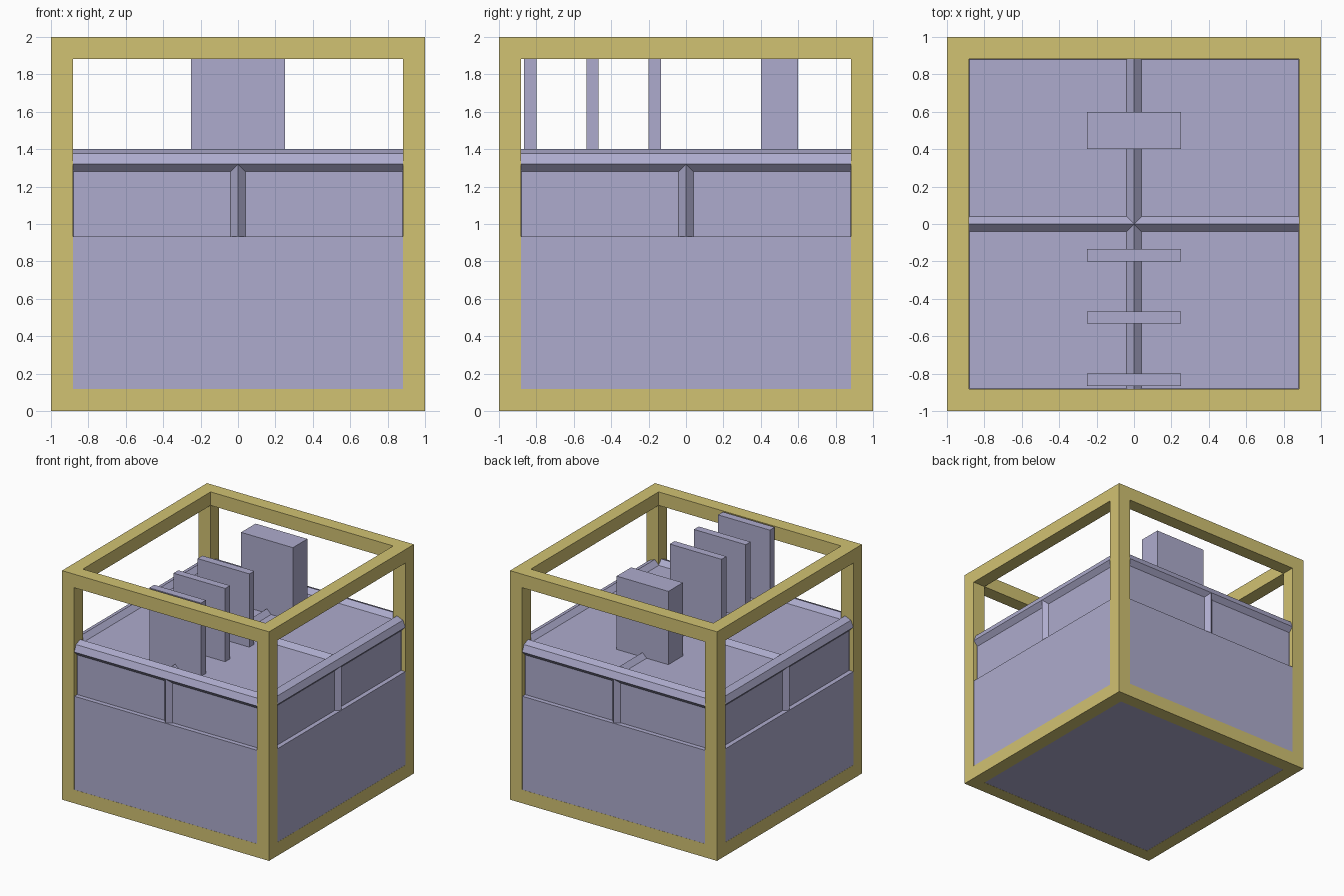
import bpy, bmesh
from mathutils import Matrix, Vector

if "Cube" in bpy.data.objects:
    bpy.data.objects.remove(bpy.data.objects["Cube"])


def material(name, rgb):
    m = bpy.data.materials.new(name)
    m.diffuse_color = (*rgb, 1)
    m.use_nodes = True
    m.node_tree.nodes["Principled BSDF"].inputs["Base Color"].default_value = m.diffuse_color
    return m


LAVENDER = material("lavender", (0.42, 0.41, 0.61))
GOLD = material("gold", (0.64, 0.54, 0.17))


def finish(bm, name, mat):
    bmesh.ops.recalc_face_normals(bm, faces=bm.faces)
    mesh = bpy.data.meshes.new(name)
    bm.to_mesh(mesh)
    bm.free()
    mesh.materials.append(mat)
    obj = bpy.data.objects.new(name, mesh)
    bpy.context.collection.objects.link(obj)
    return obj


def add_box(bm, lo, hi):
    lo, hi = Vector(lo), Vector(hi)
    mat = Matrix.Translation((lo + hi) / 2) @ Matrix.Diagonal((*(hi - lo), 1))
    return bmesh.ops.create_cube(bm, size=1, matrix=mat)


def box(name, lo, hi, mat):
    bm = bmesh.new()
    add_box(bm, lo, hi)
    return finish(bm, name, mat)


# Outer cage: a cube with a square opening through each face
T = 0.118
bm = bmesh.new()
cuts = [-1, -1 + T, 1 - T, 1]
for i in range(3):
    for j in range(3):
        for k in range(3):
            if (i == 1) + (j == 1) + (k == 1) < 2:
                add_box(bm, (cuts[i], cuts[j], cuts[k] + 1),
                        (cuts[i + 1], cuts[j + 1], cuts[k + 1] + 1))
bmesh.ops.remove_doubles(bm, verts=bm.verts, dist=1e-4)
# Drop the internal walls where bar segments meet corner cubes
seen = {}
for f in bm.faces:
    key = tuple(round(c, 3) for c in f.calc_center_median())
    seen.setdefault(key, []).append(f)
inner = [f for fs in seen.values() for f in fs
         if len(fs) > 1 or all(len(e.link_faces) > 2 for e in f.edges)]
bmesh.ops.delete(bm, geom=inner, context='FACES')
bmesh.ops.dissolve_limit(bm, angle_limit=0.01, verts=bm.verts, edges=bm.edges)
finish(bm, "cage_frame", GOLD)

# Lower solid block, a hair inside the cage
S = 0.999
box("lower_block", (-S, -S, 0.001), (S, S, 0.934), LAVENDER)

# Upper block: rounded box, halved both ways, with sunken bevelled panels
bm = bmesh.new()
add_box(bm, (-S, -S, 0.5), (S, S, 1.4))
edges = [e for e in bm.edges if max(v.co.z for v in e.verts) > 1]
bmesh.ops.bevel(bm, geom=edges, offset=0.08, segments=2, profile=0.5,
                affect='EDGES', clamp_overlap=True)
for axis in ((1, 0, 0), (0, 1, 0)):
    bmesh.ops.bisect_plane(bm, geom=bm.verts[:] + bm.edges[:] + bm.faces[:],
                           plane_co=(0, 0, 0), plane_no=axis)
bmesh.ops.recalc_face_normals(bm, faces=bm.faces)
panels = [f for f in bm.faces if f.calc_area() > 0.4 and f.normal.z > -0.5]
bmesh.ops.inset_individual(bm, faces=panels, thickness=0.04, depth=-0.04,
                           use_even_offset=True)
finish(bm, "panelled_block", LAVENDER)

# Upright slabs in a row along the middle
for n, (y0, y1) in enumerate([(-0.867, -0.8), (-0.533, -0.467),
                              (-0.2, -0.133), (0.4, 0.6)]):
    box(f"upright_slab_{n + 1}", (-0.25, y0, 1.3), (0.25, y1, 2.0), LAVENDER)
